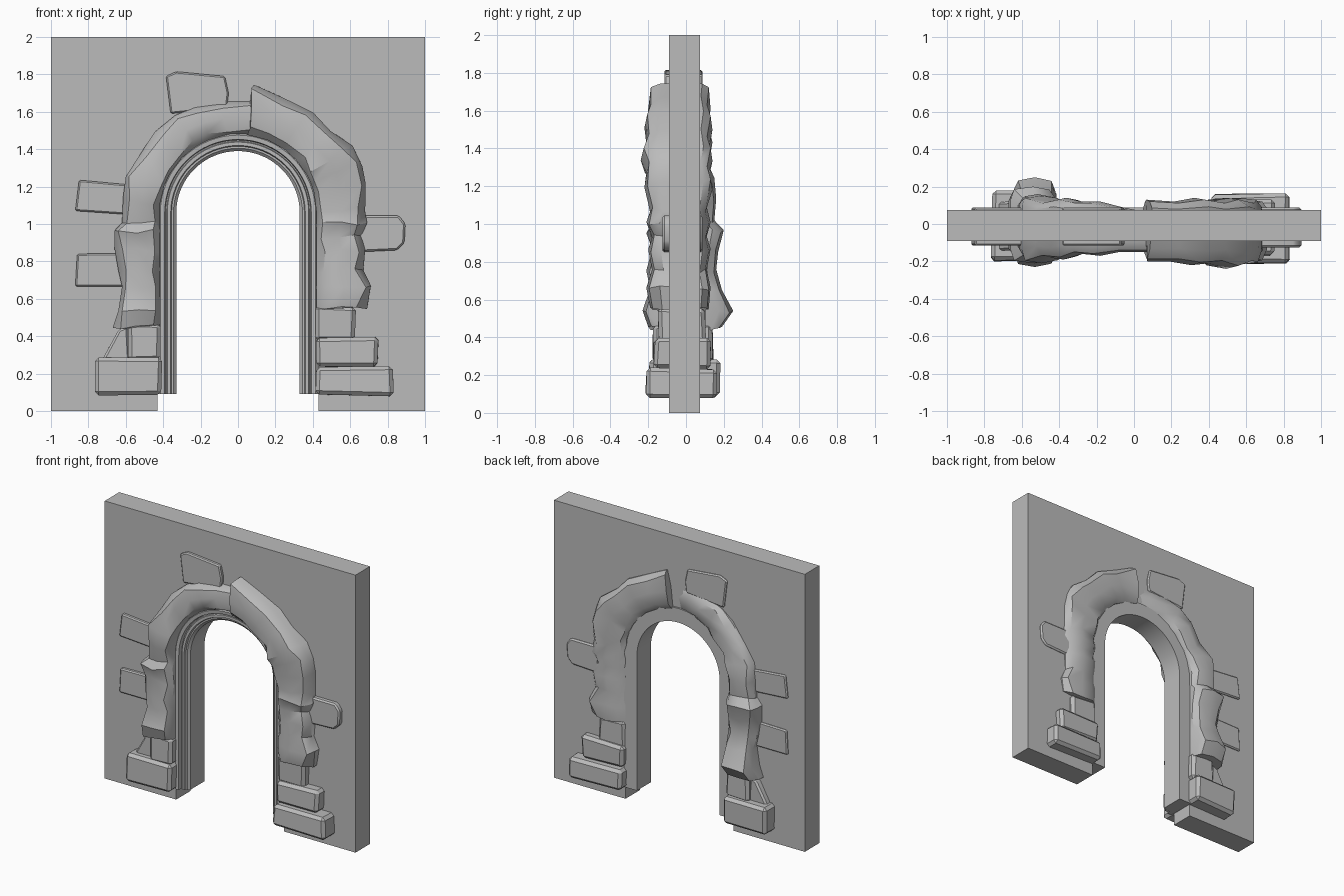
import bpy, bmesh, math, random
from mathutils import Vector

random.seed(4)
if "Cube" in bpy.data.objects:
    bpy.data.objects.remove(bpy.data.objects["Cube"])

GREY = 0.5
stone = bpy.data.materials.new("grey stone")
stone.use_nodes = True
stone.diffuse_color = (GREY, GREY, GREY, 1)
stone.node_tree.nodes["Principled BSDF"].inputs["Base Color"].default_value = (GREY, GREY, GREY, 1)

SPRING = 1.06          # height where the arch starts to curve
RADIUS = 0.42          # inner radius of the stone ring
HALF = math.pi * RADIUS


def arch(s, r):
    """Point at distance s along the arch (0 = right springing), radius r."""
    if s <= 0:
        return r, SPRING + s
    if s >= HALF:
        return -r, SPRING - (s - HALF)
    a = s / RADIUS
    return r * math.cos(a), SPRING + r * math.sin(a)


def loft(name, rings, bevel=0.0, angle=30):
    """Skin a row of equal point rings and close both ends."""
    bm = bmesh.new()
    rows = [[bm.verts.new(p) for p in ring] for ring in rings]
    n = len(rows[0])
    for a, b in zip(rows, rows[1:]):
        for i in range(n):
            j = (i + 1) % n
            bm.faces.new((a[i], a[j], b[j], b[i]))
    bm.faces.new(rows[0])
    bm.faces.new(rows[-1])
    bmesh.ops.recalc_face_normals(bm, faces=bm.faces)
    if bevel:
        bmesh.ops.bevel(bm, geom=bm.edges[:], offset=bevel, segments=1,
                        affect='EDGES', clamp_overlap=True)
    mesh = bpy.data.meshes.new(name)
    bm.to_mesh(mesh)
    bm.free()
    mesh.materials.append(stone)
    ob = bpy.data.objects.new(name, mesh)
    bpy.context.collection.objects.link(ob)
    bpy.ops.object.select_all(action='DESELECT')
    ob.select_set(True)
    bpy.context.view_layer.objects.active = ob
    if angle:
        bpy.ops.object.shade_smooth_by_angle(angle=math.radians(angle))
    return ob


def slab(name, outline, front, back, bevel=0.0, wobble=0.0, angle=30):
    """Extrude an x-z outline from front to back."""
    def shake():
        return random.uniform(-wobble, wobble)
    rings = [[Vector((x + shake(), y + shake(), z + shake())) for x, z in outline]
             for y in (front, back)]
    return loft(name, rings, bevel, angle)


def ring_stones(name, side, stations):
    """Rough stone run: each station is (distance, width, front, back)."""
    rings = []
    for s, width, front, back in stations:
        lip = random.uniform(0.06, 0.2)
        edge = random.uniform(0.78, 0.93)
        shape = [(0, 0.7), (lip, 0.92), (0.5, 1), (edge, 0.93), (1, 0.66)]
        loop = [(t, -front * d) for t, d in shape]
        loop += [(t, back * d) for t, d in reversed(shape)]
        ring = []
        for t, y in loop:
            x, z = arch(s + random.uniform(-0.012, 0.012), RADIUS + t * width)
            ring.append((side * x, y, z))
        rings.append(ring)
    return loft(name, rings, angle=35)


# Wall panel with an arched doorway
steps = 32
opening = [(0.43, 0)] + [arch(HALF * i / steps, 0.43) for i in range(steps + 1)] + [(-0.43, 0)]
slab("wall", opening + [(-1, 0), (-1, 2), (1, 2), (1, 0)], -0.09, 0.075, angle=0)

# Moulded door lining swept along the opening
profile = [(.33, .088), (.33, -.07), (.345, -.085), (.355, -.085), (.36, -.1), (.378, -.1),
           (.382, -.088), (.388, -.088), (.392, -.115), (.415, -.118), (.432, -.1), (.432, .088)]
leg = SPRING - 0.09
path = [-leg] + [HALF * i / steps for i in range(steps + 1)] + [HALF + leg]
rings = []
for s in path:
    rings.append([(x, y, z) for r, y in profile for x, z in [arch(s, r)]])
loft("door_lining", rings)

# Rough stone surround, one run per side
ring_stones("right_arch_stones", -1, [
    (-.61, .25, .2, .19), (-.53, .22, .23, .25), (-.4, .2, .19, .19),
    (-.31, .22, .21, .16), (-.2, .24, .18, .17), (-.1, .24, .21, .2),
    (-.05, .2, .18, .15), (.05, .2, .2, .16), (.14, .21, .21, .15),
    (.22, .19, .18, .12), (.33, .2, .19, .14), (.42, .2, .16, .12),
    (.5, .19, .17, .12), (.6, .18, .15, .09), (.73, .18, .15, .06)])
ring_stones("left_arch_stones", 1, [
    (-.51, .27, .19, .12), (-.4, .29, .21, .13), (-.31, .25, .18, .11),
    (-.2, .26, .2, .13), (-.13, .24, .18, .11), (-.06, .27, .21, .13),
    (.01, .26, .19, .11), (.1, .28, .22, .14), (.16, .29, .21, .12),
    (.22, .29, .24, .14), (.3, .24, .21, .12), (.4, .25, .22, .14),
    (.5, .24, .2, .12), (.61, .27, .2, .13)])

# Stacked foot stones on each side
feet = [
    ("left_foot_bottom", .42, .83, .085, .235, -.21, .16),
    ("left_foot_middle", .42, .75, .235, .39, -.17, .13),
    ("left_foot_top", .42, .63, .37, .56, -.15, .1),
    ("right_foot_bottom", -.76, -.41, .09, .28, -.2, .18),
    ("right_foot_top", -.59, -.41, .27, .47, -.17, .14),
]
for name, x0, x1, z0, z1, front, back in feet:
    slab(name, [(x0, z0), (x1, z0), (x1, z1), (x0, z1)], front, back, 0.02, 0.008)
slab("right_foot_wedge", [(-.73, .27), (-.58, .27), (-.59, .45), (-.64, .43)],
     -.14, .12, 0.012, 0.006)

# Single stones set shallowly into the wall
slab("crown_wall_stone", [(-.36, 1.59), (-.06, 1.62), (-.05, 1.7), (-.07, 1.79),
                          (-.33, 1.815), (-.385, 1.79)], -.115, .088, 0.008)
slab("upper_right_wall_stone", [(-.87, 1.07), (-.58, 1.05), (-.58, 1.21), (-.85, 1.235)],
     -.115, .088, 0.008)
slab("lower_right_wall_stone", [(-.87, .665), (-.58, .665), (-.58, .845), (-.86, .84)],
     -.115, .088, 0.008)
slab("left_wall_stone", [(.64, .85), (.85, .86), (.89, .9), (.895, 1.0), (.86, 1.045), (.64, 1.045)],
     -.125, .088, 0.01)
